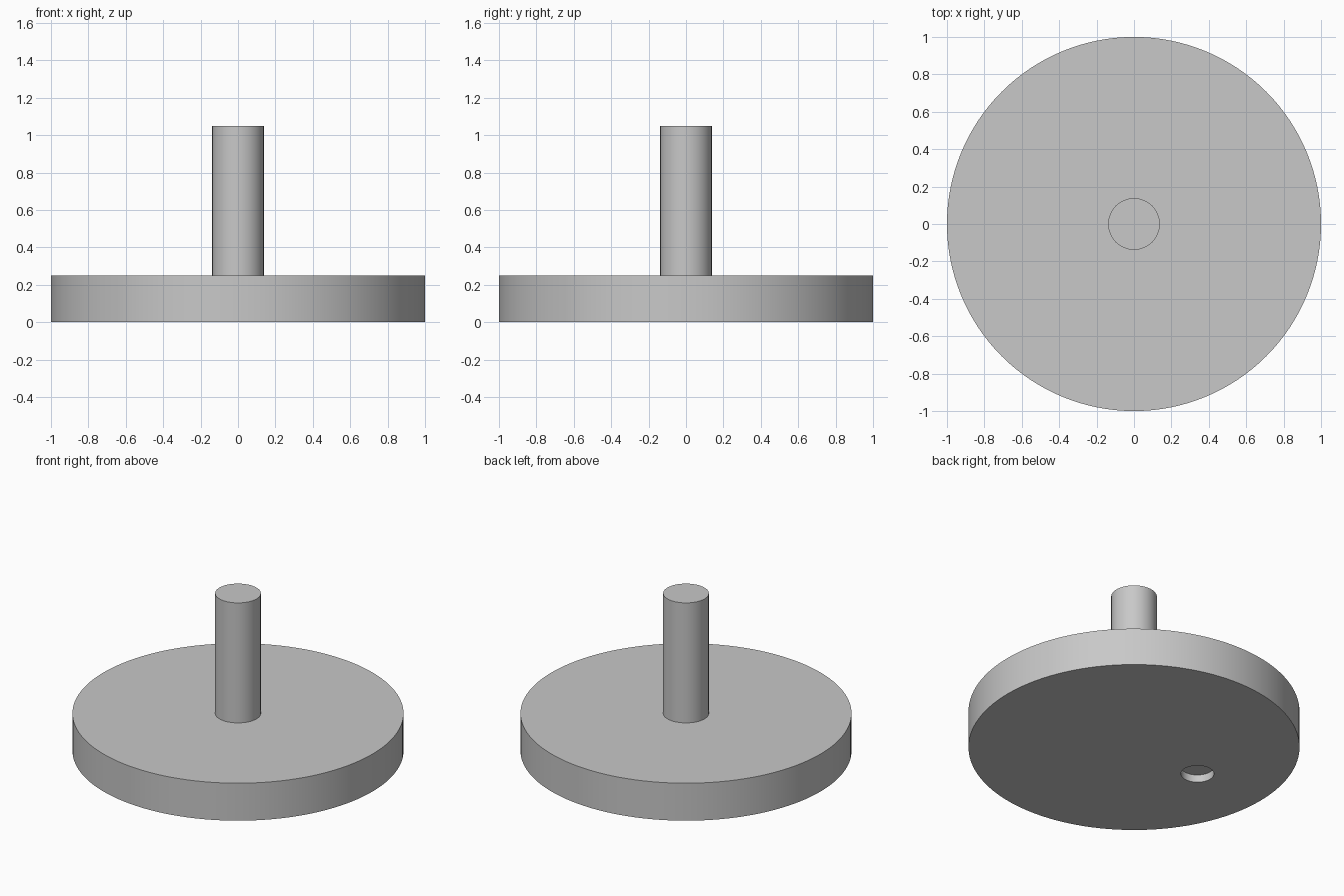
import bpy
import math

default_cube = bpy.data.objects.get("Cube")
if default_cube:
    bpy.data.objects.remove(default_cube, do_unlink=True)

# Single plain grey
grey = bpy.data.materials.new("light_grey")
grey.use_nodes = True
colour = (0.58, 0.58, 0.58, 1)
grey.diffuse_color = colour
grey.node_tree.nodes["Principled BSDF"].inputs["Base Color"].default_value = colour


def cylinder(name, radius, bottom, top, x=0, sides=128):
    """Upright cylinder between two heights."""
    bpy.ops.mesh.primitive_cylinder_add(
        vertices=sides, radius=radius, depth=top - bottom,
        location=(x, 0, (bottom + top) / 2))
    obj = bpy.context.object
    obj.name = name
    obj.data.materials.append(grey)
    return obj


def smooth(obj):
    bpy.ops.object.select_all(action="DESELECT")
    obj.select_set(True)
    bpy.context.view_layer.objects.active = obj
    bpy.ops.object.shade_smooth_by_angle(angle=math.radians(30))


# Round base and central shaft
DISC_TOP = 0.25
disc = cylinder("base_disc", 1, 0, DISC_TOP)
shaft = cylinder("shaft", 0.138, DISC_TOP, 1.05, sides=64)

# Shallow off-centre socket in the underside
cutter = cylinder("socket_cutter", 0.1, -0.05, 0.05, x=-0.5, sides=64)
cutter.hide_render = True
cut = disc.modifiers.new("socket", "BOOLEAN")
cut.operation = "DIFFERENCE"
cut.solver = "EXACT"
cut.object = cutter
bpy.context.view_layer.objects.active = disc
bpy.ops.object.modifier_apply(modifier=cut.name)
bpy.data.objects.remove(cutter, do_unlink=True)

for part in (disc, shaft):
    smooth(part)
